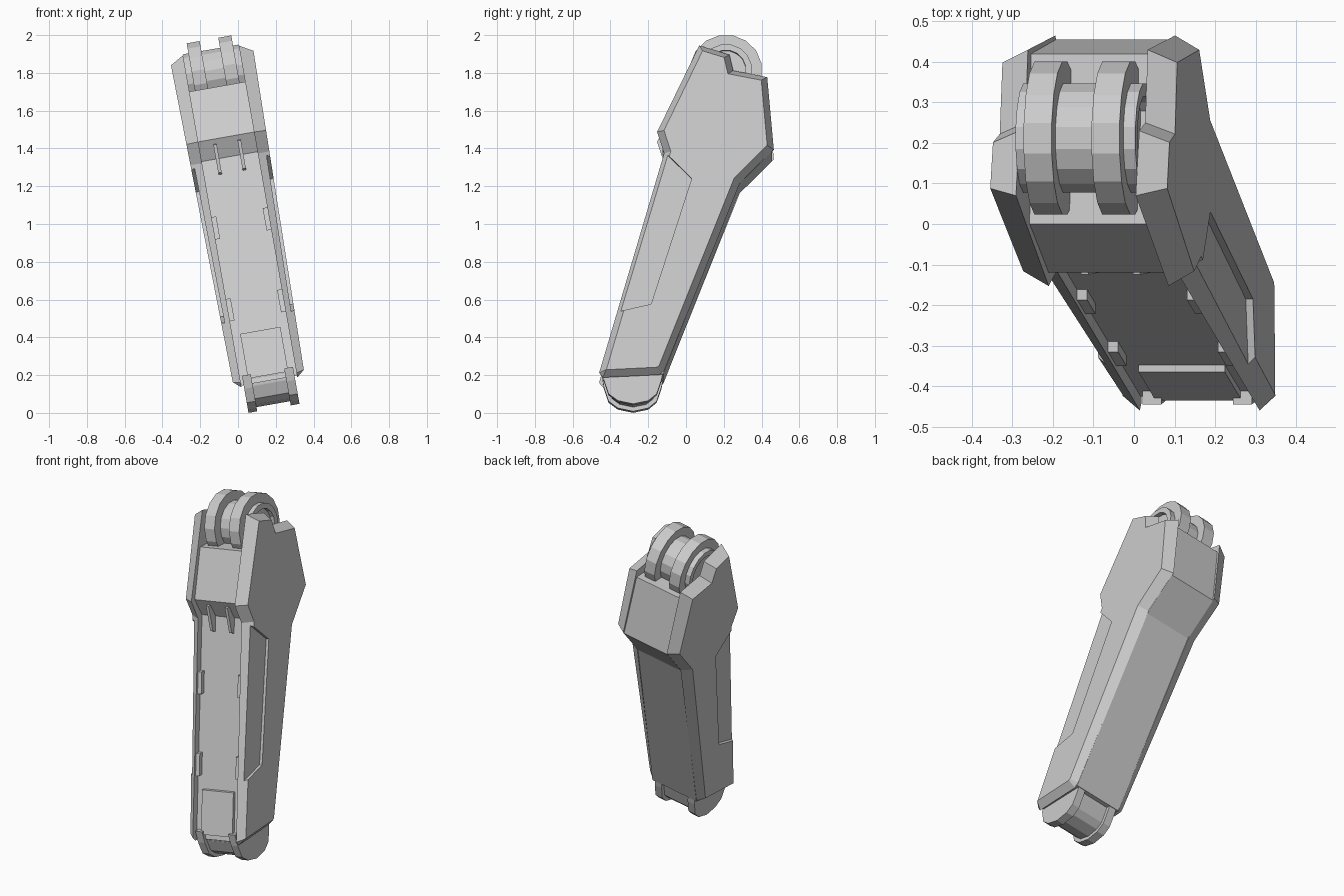
import bpy, bmesh, math
from mathutils import Vector, Matrix

cube = bpy.data.objects.get("Cube")
if cube:
    bpy.data.objects.remove(cube, do_unlink=True)

grey = bpy.data.materials.new("light_grey")
grey.use_nodes = True
COLOUR = (0.6, 0.6, 0.6, 1)
grey.diffuse_color = COLOUR
grey.node_tree.nodes["Principled BSDF"].inputs["Base Color"].default_value = COLOUR

# Every part is modelled upright, then leaned sideways as one assembly
LEAN = Matrix.Translation((0.189, 0, 0.033)) @ Matrix.Rotation(math.radians(-10), 4, 'Y')


def finish(name, bm, mirror=False, cutters=()):
    bmesh.ops.recalc_face_normals(bm, faces=bm.faces)
    mesh = bpy.data.meshes.new(name)
    bm.to_mesh(mesh)
    bm.free()
    mesh.materials.append(grey)
    ob = bpy.data.objects.new(name, mesh)
    bpy.context.collection.objects.link(ob)
    ob.matrix_world = LEAN
    for cutter in cutters:
        cut = ob.modifiers.new("cut", 'BOOLEAN')
        cut.operation, cut.solver, cut.object = 'DIFFERENCE', 'EXACT', cutter
    if mirror:
        ob.modifiers.new("mirror", 'MIRROR').use_clip = False
    return ob


def inset(points, d):
    """Move every edge of a (y, z) outline inward by d."""
    pts = [Vector(p) for p in points]
    area = sum(a.x * b.y - b.x * a.y for a, b in zip(pts, pts[1:] + pts[:1]))
    side = 1 if area > 0 else -1
    out = []
    for i, p in enumerate(pts):
        e1 = (p - pts[i - 1]).normalized()
        e2 = (pts[(i + 1) % len(pts)] - p).normalized()
        n1, n2 = Vector((-e1.y, e1.x)) * side, Vector((-e2.y, e2.x)) * side
        out.append(p + (n1 + n2) * d / (1 + n1.dot(n2)))
    return [tuple(p) for p in out]


def prism(name, profile, x0, x1, end=None, flare=(0, 0), **kw):
    """Extrude a (y, z) outline along x; flare slants each end with height."""
    bm = bmesh.new()
    a = [bm.verts.new((x0 + flare[0] * z, y, z)) for y, z in profile]
    b = [bm.verts.new((x1 + flare[1] * z, y, z)) for y, z in (end or profile)]
    bm.faces.new(a)
    bm.faces.new(b)
    for i in range(len(a)):
        j = (i + 1) % len(a)
        bm.faces.new((a[i], a[j], b[j], b[i]))
    return finish(name, bm, **kw)


def helper(ob):
    ob.hide_render = True
    ob.hide_viewport = True
    ob.display_type = 'WIRE'
    return ob


# Side plates: chamfered outline with a shallow step along the front edge
outline = [(0.07, 1.915), (0.23, 1.865), (0.25, 1.78), (0.43, 1.745), (0.465, 1.355),
           (0.285, 1.175), (-0.115, 0.165), (-0.14, 0.145), (-0.44, 0.13), (-0.46, 0.155),
           (-0.116, 1.335), (-0.153, 1.45)]
step = helper(prism("step_cutter", [(-0.25, 1.47), (0.03, 1.19), (-0.185, 0.517), (-0.5, 0.444)],
                    0.17, 0.4, flare=(0.018, 0)))
prism("side_plates", outline, 0.15, 0.188, end=inset(outline, 0.034),
      flare=(0, 0.018), mirror=True, cutters=[step])

# Core: upper block and long shaft between the plates
prism("core", [(0, 1.72), (0.42, 1.70), (0.455, 1.345), (0.275, 1.165), (-0.12, 0.15),
               (-0.426, 0.14), (-0.075, 1.344), (-0.12, 1.45)], -0.152, 0.152)


def front_y(z):
    return -0.426 + (z - 0.14) * 0.2915


def front_pad(name, z0, z1, x0, x1, raised, **kw):
    """Slab lying on the sloping front of the shaft."""
    a, b = front_y(z0), front_y(z1)
    prism(name, [(a + 0.02, z0), (b + 0.02, z1), (b - raised, z1), (a - raised, z0)], x0, x1, **kw)


# Front details: lower panel, edge clips and gusset ribs
front_pad("lower_panel", 0.17, 0.41, -0.108, 0.108, 0.018)
for label, z in (("upper", 0.985), ("lower", 0.545)):
    front_pad(label + "_clips", z - 0.06, z + 0.06, 0.125, 0.16, 0.025, mirror=True)
prism("gusset_ribs", [(-0.07, 1.43), (-0.125, 1.42), (-0.12, 1.27), (-0.08, 1.25)],
      0.056, 0.074, mirror=True)

# Foot cap: two rounded cheeks, a recessed middle, and a slot front and back
cap = [(-0.445, 0.19), (-0.435, 0.12), (-0.41, 0.045), (-0.36, 0.008), (-0.28, -0.009),
       (-0.2, 0.008), (-0.155, 0.045), (-0.13, 0.12), (-0.115, 0.19)]
prism("cap_cheeks", cap, 0.09, 0.137, mirror=True)
slots = [helper(prism(n, [(y - 0.02, z), (y + 0.02, z), (y + 0.02, z + 0.022), (y - 0.02, z + 0.022)],
                      -0.085, 0.085))
         for n, y, z in (("front_slot_cutter", -0.43, 0.13), ("back_slot_cutter", -0.135, 0.085))]
prism("cap_middle", inset(cap, 0.022), -0.1, 0.1, cutters=slots)

# Hinge drum: hub, two large rings, and outer collars with a sunken face
CY, CZ = 0.212, 1.786


def circle(r, n=16):
    return [(CY + r * math.cos(math.tau * (i + 0.5) / n), CZ + r * math.sin(math.tau * (i + 0.5) / n))
            for i in range(n)]


prism("hinge_hub", circle(0.137), -0.06, 0.06)
prism("hinge_rings", circle(0.192), 0.05, 0.12, mirror=True)
bore = helper(prism("bore_cutter", circle(0.105), 0.125, 0.3))
prism("hinge_collars", circle(0.137), 0.11, 0.15, mirror=True, cutters=[bore])
